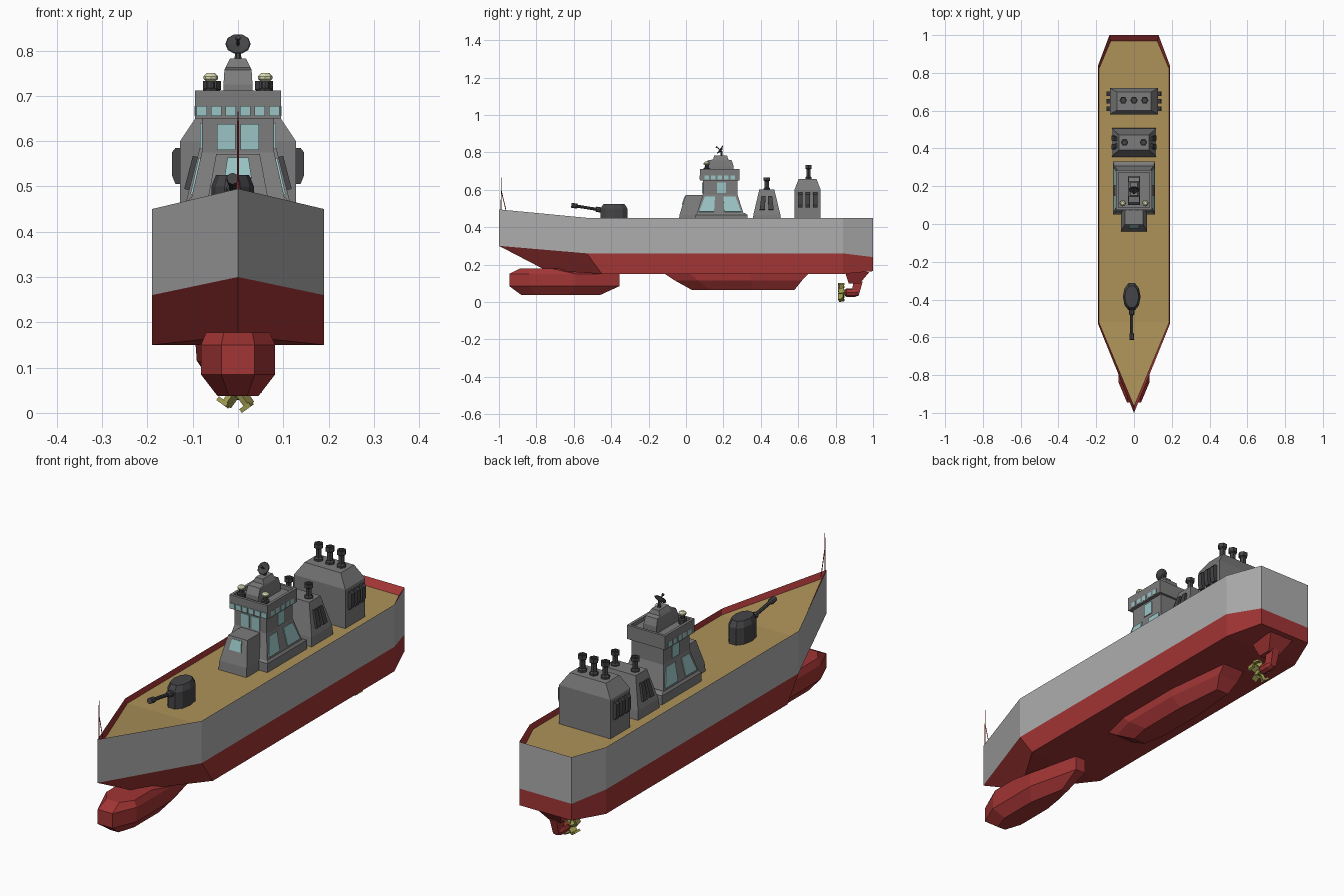
import bpy, bmesh, math
from mathutils import Vector, Matrix

if "Cube" in bpy.data.objects:
    bpy.data.objects.remove(bpy.data.objects["Cube"])


def material(name, color):
    m = bpy.data.materials.new(name)
    m.diffuse_color = (*color, 1)
    m.use_nodes = True
    m.node_tree.nodes["Principled BSDF"].inputs["Base Color"].default_value = m.diffuse_color
    return m


RED = material("hull_red", (0.36, 0.035, 0.035))
TAN = material("deck_tan", (0.42, 0.29, 0.10))
GREY = material("paint_grey", (0.42, 0.42, 0.42))
MID = material("tower_grey", (0.2, 0.2, 0.2))
DARK = material("dark_metal", (0.06, 0.06, 0.065))
GLASS = material("glass", (0.32, 0.55, 0.55))
BRASS = material("brass", (0.34, 0.32, 0.08))
CREAM = material("lamp_cream", (0.7, 0.7, 0.45))


def finish(name, bm, mats):
    bmesh.ops.recalc_face_normals(bm, faces=bm.faces[:])
    me = bpy.data.meshes.new(name)
    bm.to_mesh(me)
    bm.free()
    for m in mats:
        me.materials.append(m)
    ob = bpy.data.objects.new(name, me)
    bpy.context.collection.objects.link(ob)
    return ob


def loft(name, halves, mats, cx=0.0):
    """Skin half outlines mirrored about x=cx. mats: bottom cap, bands, top cap (or one for all)."""
    bm = bmesh.new()
    if len(mats) == 1:
        mats = mats * (len(halves) + 1)
    uniq = list(dict.fromkeys(mats))
    rings = []
    for h in halves:
        R = [bm.verts.new((cx + x, y, z)) for x, y, z in h]
        L = [r if h[i][0] == 0 else bm.verts.new((cx - h[i][0], h[i][1], h[i][2])) for i, r in enumerate(R)]
        rings.append((R, L))

    def face(vs, m):
        vs = list(dict.fromkeys(vs))
        if len(vs) > 2:
            bm.faces.new(vs).material_index = uniq.index(m)

    for (R, L), m in ((rings[0], mats[0]), (rings[-1], mats[-1])):
        for i in range(len(R) - 1):
            face((R[i], R[i + 1], L[i + 1], L[i]), m)
    for (a, b), m in zip(zip(rings, rings[1:]), mats[1:-1]):
        for s in (0, 1):
            for i in range(len(a[s]) - 1):
                face((a[s][i], a[s][i + 1], b[s][i + 1], b[s][i]), m)
        for i in (0, -1):  # bow and stern closures
            face((a[0][i], a[1][i], b[1][i], b[0][i]), m)
    return finish(name, bm, uniq)


def block(name, levels, mat, cx=0.0):
    """Stacked rectangles: (half width, y0, y1, z)."""
    return loft(name, [[(w, y0, z), (w, y1, z)] for w, y0, y1, z in levels], [mat], cx)


def lathe(name, profile, loc, mat, n=6, axis=(0, 0, 1)):
    bm = bmesh.new()
    rot = Vector((0, 0, 1)).rotation_difference(Vector(axis)).to_matrix()
    rings = [[bm.verts.new(Vector(loc) + rot @ Vector((r * math.cos(math.tau * i / n), r * math.sin(math.tau * i / n), z)))
              for i in range(n)] for r, z in profile]
    for a, b in zip(rings, rings[1:]):
        for i in range(n):
            bm.faces.new((a[i], a[(i + 1) % n], b[(i + 1) % n], b[i]))
    bm.faces.new(rings[0])
    bm.faces.new(rings[-1])
    return finish(name, bm, [mat])


def panel(name, pts, mat, thick=0.004, away=(0, 0.2, 0.5)):
    """Flat plate on four corners, raised outward from the point 'away'."""
    p = [Vector(q) for q in pts]
    nrm = (p[1] - p[0]).cross(p[2] - p[0]).normalized()
    if nrm.dot(p[0] - Vector(away)) < 0:
        nrm = -nrm
    bm = bmesh.new()
    a = [bm.verts.new(q - nrm * 0.003) for q in p]
    b = [bm.verts.new(q + nrm * thick) for q in p]
    bm.faces.new(a)
    bm.faces.new(b)
    for i in range(4):
        bm.faces.new((a[i], a[(i + 1) % 4], b[(i + 1) % 4], b[i]))
    return finish(name, bm, [mat])


# Hull: red bottom, grey sides, red bulwark lining and tan deck
loft("hull", [
    [(0, -.75, .17), (.19, -.45, .15), (.19, .84, .15), (.13, 1, .165)],
    [(0, -1, .30), (.19, -.53, .26), (.19, .84, .26), (.13, 1, .24)],
    [(0, -1, .495), (.19, -.53, .45), (.19, .84, .45), (.13, 1, .45)],
    [(0, -.965, .468), (.186, -.52, .425), (.184, .825, .425), (.123, .968, .425)],
], [RED, RED, GREY, RED, TAN])


# Bow bulb and keel bulge
def pod_ring(w, y0, y1, z, front, back):
    d = y1 - y0
    return [(w * front, y0, z), (w, y0 + .18 * d, z), (w, y0 + .6 * d, z), (w * back, y1, z)]


loft("bow_bulb", [pod_ring(w, a, b, z, .45, .3) for w, a, b, z in (
    (.045, -.88, -.46, .037), (.082, -.945, -.355, .085), (.082, -.945, -.355, .15), (.07, -.89, -.6, .178))], [RED])
loft("keel_bulge", [pod_ring(w, a, b, z, .6, .6) for w, a, b, z in (
    (.05, .03, .58, .065), (.085, -.06, .62, .115), (.088, -.12, .66, .155))], [RED], -.006)

# Drive pod and propeller
block("pod_base", [(.03, .87, .93, .10), (.06, .85, .98, .16)], RED)
block("pod_strut", [(.014, .885, .925, .04), (.018, .895, .945, .11)], RED)
lathe("pod_body", [(.012, 0), (.022, .012), (.022, .06), (.014, .08)], (0, .845, .05), RED, 8, (0, 1, 0))
lathe("propeller_hub", [(.010, 0), (.016, .01), (.016, .035)], (0, .815, .05), BRASS, 8, (0, 1, 0))
bm = bmesh.new()
for k in range(5):
    spin = Matrix.Translation((0, .83, .053)) @ Matrix.Rotation(math.tau * k / 5, 4, 'Y')
    for size, pos, turn in (((.012, .03, .036), (0, 0, .026), .5), ((.026, .03, .010), (.008, 0, .043), .25)):
        bmesh.ops.create_cube(bm, size=1, matrix=spin @ Matrix.Translation(pos) @ Matrix.Rotation(turn, 4, 'Z')
                              @ Matrix.Diagonal((*size, 1)))
finish("propeller_blades", bm, [BRASS])

# Deck gun
def oval(s, z):
    return [(s * .047 * math.sin(math.pi * t), -.385 - s * .077 * math.cos(math.pi * t), z)
            for t in (.12, .3, .5, .7, .88)]


loft("gun_turret", [oval(1, .42), oval(1, .5), oval(.78, .525)], [DARK], -.012)
lathe("gun_barrel", [(.014, 0), (.014, .05), (.008, .055), (.008, .15), (.013, .155), (.013, .185)],
      (-.012, -.43, .488), DARK, 8, (0, -1, .16))

# Bow flagstaff with brace
lathe("flagstaff", [(.003, 0), (.0015, .185)], (0, -.988, .48), RED, 4)
lathe("flagstaff_brace", [(.002, 0), (.002, .12)], (0, -.96, .48), RED, 4, (0, -.24, 1))

# Command tower
block("tower_base", [(.112, .05, .33, .42), (.112, .05, .33, .465), (.105, .06, .315, .475)], MID)
block("tower_lower", [(.105, .055, .31, .465), (.08, .09, .275, .575)], MID)
block("tower_upper", [(.08, .09, .275, .57), (.08, .09, .275, .655)], MID)
block("front_cabin", [(.07, -.04, .12, .42), (.068, -.035, .12, .465), (.048, -.002, .12, .572)], MID)
loft("bridge", [[(w, a, z), (w, b, z)] for w, a, b, z in (
    (.095, .075, .285, .65), (.095, .075, .285, .712), (.083, .087, .273, .712), (.083, .087, .273, .695))], [MID])
block("mast_block", [(.032, .10, .255, .69), (.032, .10, .255, .725), (.03, .115, .245, .757),
                     (.028, .145, .225, .762), (.018, .15, .22, .782)], MID)

# Tower windows
panel("cabin_window", [(-.03, -.019, .518), (.03, -.019, .518), (.023, -.005, .563), (-.023, -.005, .563)], GLASS)
for i in range(6):
    x = -.08 + .032 * i
    panel("bridge_window", [(x - .012, .075, .655), (x + .012, .075, .655), (x + .012, .075, .677), (x - .012, .075, .677)], GLASS)


def slope_x(z):
    return .105 - .025 * (z - .465) / .11


for s in (-1, 1):
    panel("front_window", [(s * .006, .09, .58), (s * .046, .09, .58), (s * .046, .09, .638), (s * .006, .09, .638)], GLASS)
    for y0, y1, t0, t1 in ((.07, .15, .10, .155), (.205, .295, .20, .265)):
        a, b = s * slope_x(.482), s * slope_x(.562)
        panel("side_window", [(a, y0, .482), (a, y1, .482), (b, t1, .562), (b, t0, .562)], GLASS)
    panel("upper_side_window", [(s * .08, .165, .583), (s * .08, .215, .583), (s * .08, .215, .64), (s * .08, .165, .64)], GLASS)
    for i in range(5):
        y = .11 + .035 * i
        panel("bridge_side_window", [(s * .095, y - .012, .655), (s * .095, y + .012, .655),
                                     (s * .095, y + .012, .677), (s * .095, y - .012, .677)], GLASS, .001)
    # Signal lamps
    lathe("lamp_post", [(.017, 0), (.017, .02), (.009, .022), (.009, .04)], (s * .06, .11, .695), DARK, 8)
    lathe("lamp_top", [(.010, 0), (.016, .005), (.016, .011), (.009, .018)], (s * .06, .11, .732), CREAM, 8)

# Radar dish
aim = Vector((0, -.8, .6))
lathe("dish_post", [(.008, 0), (.005, .03)], (0, .19, .778), DARK, 6)
lathe("radar_dish", [(.008, -.006), (.028, .004), (.026, .006), (.005, 0)], (0, .185, .812), DARK, 10, aim)
lathe("dish_feed", [(.003, 0), (.003, .022), (.006, .023), (.006, .03)], (0, .185, .812), DARK, 6, aim)

# Funnel houses with vents and exhaust pipes
block("fore_funnel_house", [(.118, .355, .51, .42), (.115, .36, .505, .465), (.08, .392, .472, .602)], MID)
block("aft_funnel_house", [(.128, .58, .72, .42), (.128, .58, .72, .60), (.09, .602, .698, .657)], MID)
PIPE = [(.02, 0), (.02, .01), (.013, .016), (.013, .048), (.02, .052), (.02, .068), (.013, .068), (.013, .055)]
for x in (-.05, .05):
    lathe("fore_funnel", PIPE, (x, .432, .597), DARK)
for x in (-.057, 0, .057):
    lathe("aft_funnel", [(r, z * 1.15) for r, z in PIPE], (x, .655, .654), DARK)
for s in (-1, 1):
    for y in (.61, .65, .69):
        block("aft_vent", [(.011, y - .012, y + .012, .505), (.019, y - .012, y + .012, .525),
                           (.019, y - .012, y + .012, .575), (.011, y - .012, y + .012, .585)], DARK, s * .127)
    for y in (.408, .455):
        a, b = s * .109, s * .090
        t = .432 + (y - .432) * .75
        panel("fore_vent", [(a, y - .014, .492), (a, y + .014, .492), (b, t + .011, .565), (b, t - .011, .565)],
              DARK, .010, (0, .43, .5))
